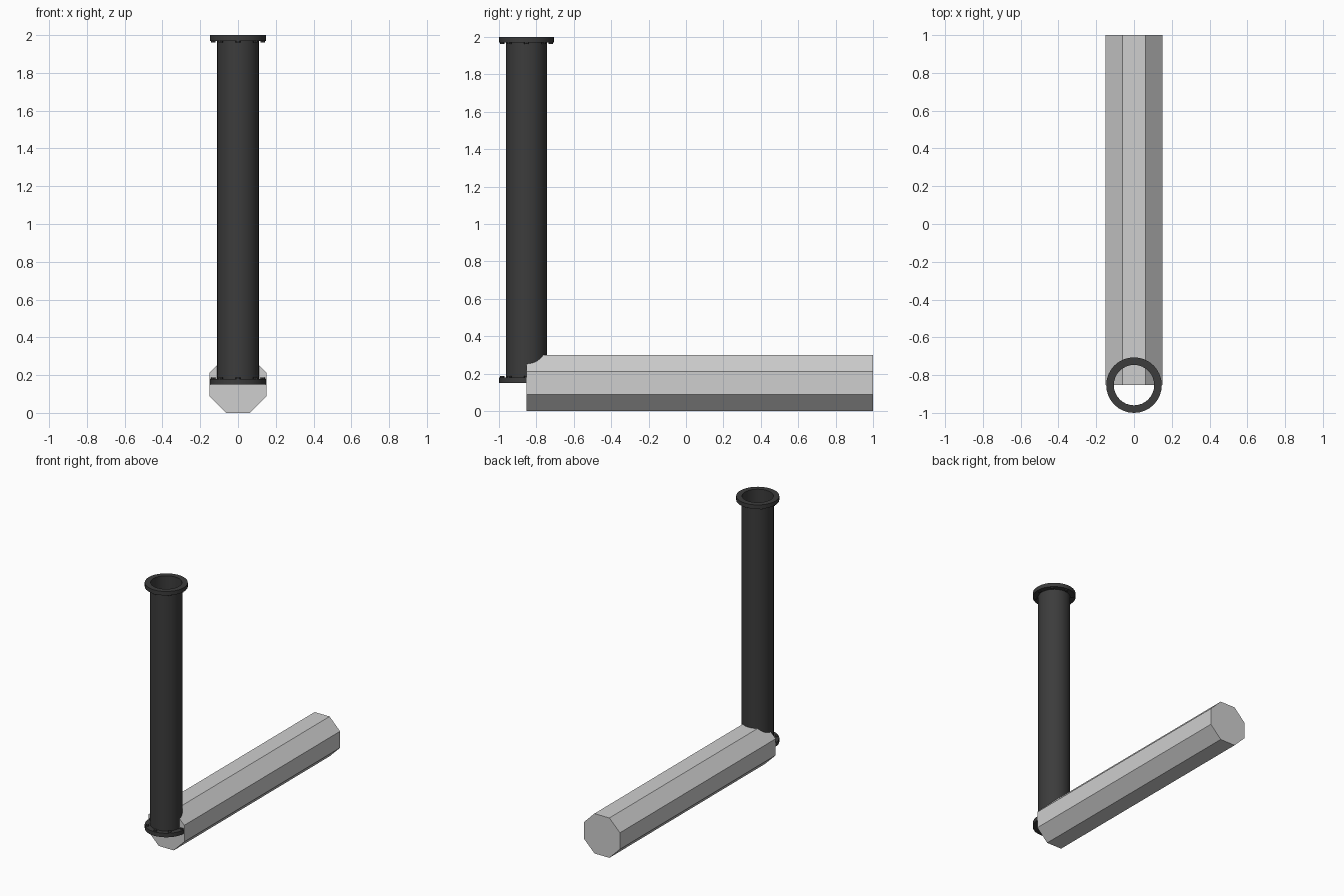
import bpy, bmesh, math
from mathutils import Matrix, Vector

cube = bpy.data.objects.get("Cube")
if cube:
    bpy.data.objects.remove(cube, do_unlink=True)

PIPE_Y, BASE, TOP = -0.853, 0.15, 2.0
PIPE_R, FLANGE_R, FLANGE_H = 0.11, 0.147, 0.03


def material(name, value):
    mat = bpy.data.materials.new(name)
    mat.use_nodes = True
    colour = (value, value, value, 1)
    mat.diffuse_color = colour
    mat.node_tree.nodes["Principled BSDF"].inputs["Base Color"].default_value = colour
    return mat


dark = material("dark metal", 0.045)
pale = material("pale grey", 0.62)


def finish(name, bm, mat, smooth=False):
    bmesh.ops.recalc_face_normals(bm, faces=bm.faces)
    mesh = bpy.data.meshes.new(name)
    bm.to_mesh(mesh)
    bm.free()
    mesh.materials.append(mat)
    obj = bpy.data.objects.new(name, mesh)
    bpy.context.collection.objects.link(obj)
    if smooth:
        bpy.ops.object.select_all(action="DESELECT")
        obj.select_set(True)
        bpy.context.view_layer.objects.active = obj
        bpy.ops.object.shade_smooth_by_angle(angle=math.radians(35))
    return obj


def ring(name, inner, outer, low, high, segments=32):
    """Revolve a rectangular section round the pipe axis."""
    bm = bmesh.new()
    section = [(inner, low), (outer, low), (outer, high), (inner, high)]
    verts = [bm.verts.new((r, PIPE_Y, z)) for r, z in section]
    edges = [bm.edges.new((verts[i], verts[(i + 1) % 4])) for i in range(4)]
    bmesh.ops.spin(bm, geom=verts + edges, cent=(0, PIPE_Y, 0), axis=(0, 0, 1),
                   angle=math.tau, steps=segments)
    bmesh.ops.remove_doubles(bm, verts=bm.verts, dist=0.0001)
    return finish(name, bm, dark, True)


# Open upright pipe
ring("upright_pipe", PIPE_R - 0.003, PIPE_R, BASE, TOP)

# Flanges with small bolt heads on their inward faces
for label, low, face in (("lower", BASE, BASE + FLANGE_H),
                         ("upper", TOP - FLANGE_H, TOP - FLANGE_H)):
    ring(label + "_flange", PIPE_R - 0.001, FLANGE_R, low, low + FLANGE_H)
    bm = bmesh.new()
    for i in range(8):
        turn = Matrix.Rotation(i * math.tau / 8, 4, "Z")
        place = Vector((0, PIPE_Y, face)) + turn @ Vector((0.13, 0, 0))
        bmesh.ops.create_cone(bm, cap_ends=True, segments=8, radius1=0.012,
                              radius2=0.012, depth=0.016,
                              matrix=Matrix.Translation(place))
    finish(label + "_flange_bolts", bm, dark)

# Octagonal bar lying along y
bm = bmesh.new()
length = 1 - PIPE_Y
lay = (Matrix.Translation((0, (1 + PIPE_Y) / 2, 0.15))
       @ Matrix.Rotation(math.pi / 2, 4, "X")
       @ Matrix.Rotation(math.pi / 8, 4, "Z"))
radius = 0.15 / math.cos(math.pi / 8)
bmesh.ops.create_cone(bm, cap_ends=True, segments=8, radius1=radius,
                      radius2=radius, depth=length, matrix=lay)
finish("octagonal_bar", bm, pale)
